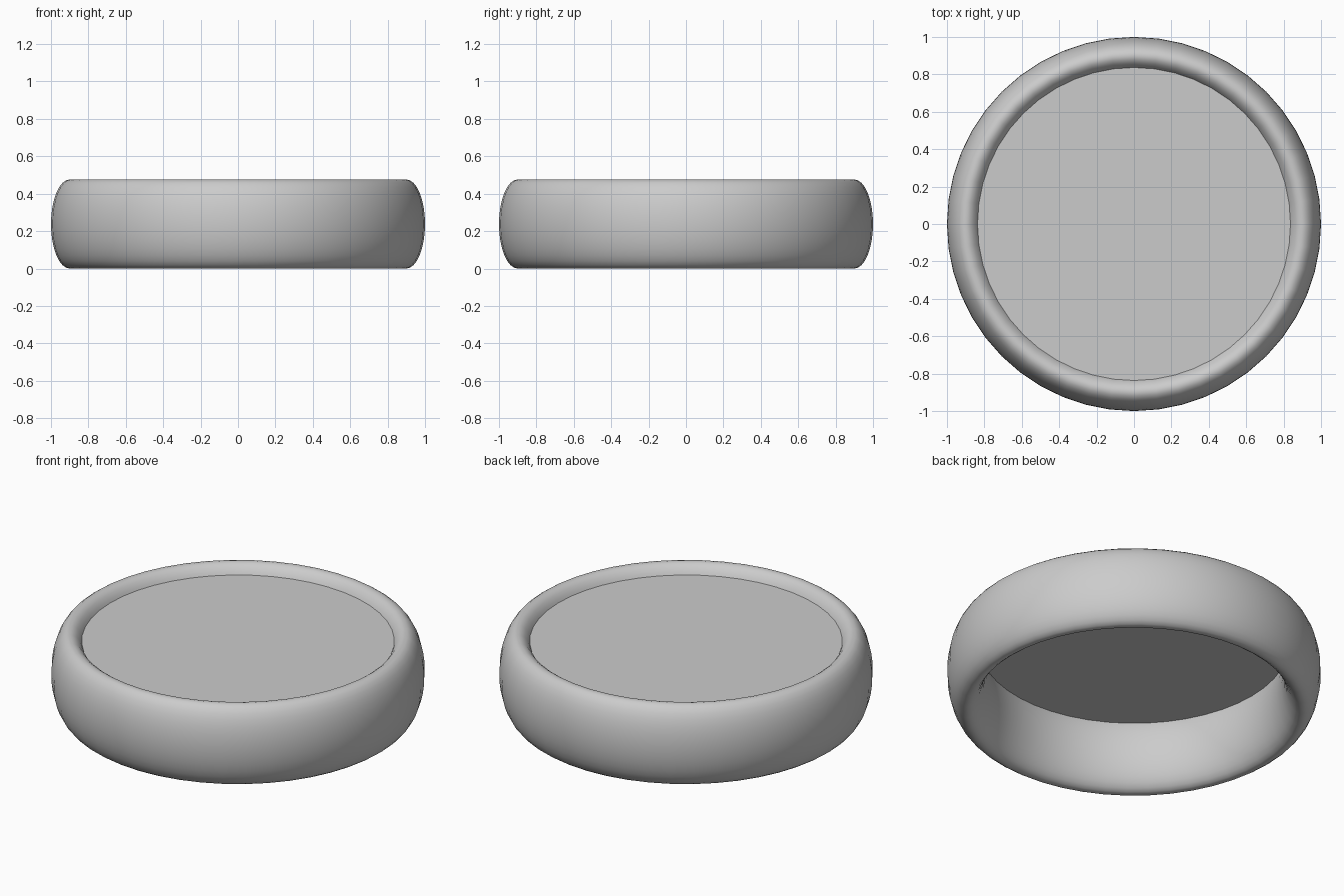
import bpy

if "Cube" in bpy.data.objects:
    bpy.data.objects.remove(bpy.data.objects["Cube"])

# Ring: a torus stretched upward so its cross-section is a tall ellipse
HALF_HEIGHT = 0.238
bpy.ops.mesh.primitive_torus_add(major_radius=0.9, minor_radius=0.1,
                                 major_segments=48, minor_segments=32,
                                 location=(0, 0, HALF_HEIGHT))
ring = bpy.context.object
ring.name = "rounded_ring"
ring.scale.z = HALF_HEIGHT / 0.1
bpy.ops.object.transform_apply(location=False, rotation=False, scale=True)
bpy.ops.object.shade_smooth()

# Panel: thin flat disc closing the ring just below its upper rim
TOP, BOTTOM = 0.421, 0.398
bpy.ops.mesh.primitive_cylinder_add(vertices=48, radius=0.845, depth=TOP - BOTTOM,
                                    location=(0, 0, (TOP + BOTTOM) / 2))
panel = bpy.context.object
panel.name = "flat_panel"
bpy.ops.object.shade_smooth_by_angle()
